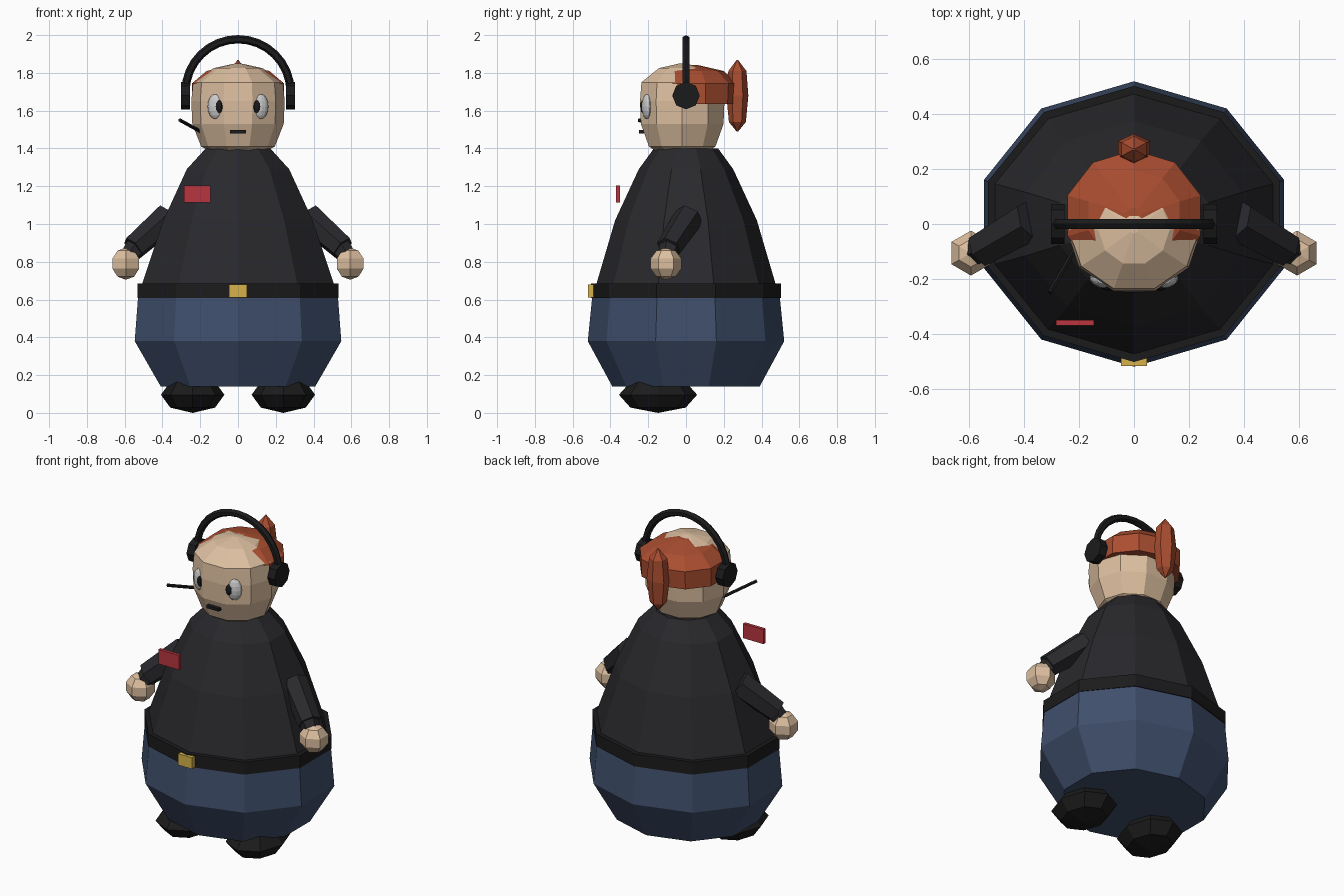
import bpy, bmesh, math
from mathutils import Vector

if "Cube" in bpy.data.objects:
    bpy.data.objects.remove(bpy.data.objects["Cube"])


def material(name, r, g, b):
    m = bpy.data.materials.new(name)
    m.diffuse_color = (r, g, b, 1)
    m.use_nodes = True
    m.node_tree.nodes["Principled BSDF"].inputs["Base Color"].default_value = m.diffuse_color
    return m


SKIN = material("skin", 0.72, 0.52, 0.35)
HAIR = material("hair", 0.40, 0.075, 0.03)
SHIRT = material("shirt", 0.022, 0.022, 0.026)
BLACK = material("black", 0.011, 0.011, 0.012)
DENIM = material("denim", 0.05, 0.078, 0.15)
GOLD = material("gold", 0.68, 0.45, 0.07)
RED = material("red", 0.48, 0.035, 0.05)
WHITE = material("white", 0.72, 0.72, 0.70)


def finish(bm, name, mat):
    bmesh.ops.recalc_face_normals(bm, faces=bm.faces)
    me = bpy.data.meshes.new(name)
    bm.to_mesh(me)
    bm.free()
    me.materials.append(mat)
    ob = bpy.data.objects.new(name, me)
    bpy.context.collection.objects.link(ob)
    return ob


def lathe(name, mat, rings, n, phase=0.0, cx=0.0, cy=0.0, keep=None):
    """Stack of n-sided elliptical rings (z, rx, ry), capped at both ends."""
    bm = bmesh.new()
    rows = []
    for z, rx, ry in rings:
        rows.append([bm.verts.new((cx + rx * math.sin(phase + math.tau * i / n),
                                   cy - ry * math.cos(phase + math.tau * i / n), z))
                     for i in range(n)])
    for a, b in zip(rows, rows[1:]):
        for i in range(n):
            j = (i + 1) % n
            bm.faces.new((a[i], a[j], b[j], b[i]))
    bm.faces.new(rows[0][::-1])
    bm.faces.new(rows[-1])
    if keep:
        drop = [f for f in bm.faces if not keep(f.calc_center_median())]
        bmesh.ops.delete(bm, geom=drop, context='FACES')
    return finish(bm, name, mat)


def ball(name, mat, loc, size, seg, rings, turn=0.0):
    bpy.ops.mesh.primitive_uv_sphere_add(segments=seg, ring_count=rings, radius=1,
                                         location=loc, rotation=(0, 0, turn))
    ob = bpy.context.object
    ob.name, ob.scale = name, size
    ob.data.materials.append(mat)
    return ob


def box(name, mat, lo, hi):
    lo, hi = Vector(lo), Vector(hi)
    bpy.ops.mesh.primitive_cube_add(size=1, location=(lo + hi) / 2)
    ob = bpy.context.object
    ob.name, ob.scale = name, hi - lo
    ob.data.materials.append(mat)


def rod(name, mat, a, b, r1, r2, n):
    a, b = Vector(a), Vector(b)
    bpy.ops.mesh.primitive_cone_add(vertices=n, radius1=r1, radius2=r2,
                                    depth=(b - a).length, location=(a + b) / 2)
    ob = bpy.context.object
    ob.name = name
    ob.rotation_euler = (b - a).to_track_quat('Z', 'Y').to_euler()
    ob.data.materials.append(mat)


# Body: ten-sided trousers, shirt and belt
lathe("trousers", DENIM, [(0.14, 0.43, 0.39), (0.38, 0.575, 0.52), (0.63, 0.555, 0.495)], 10)
lathe("shirt", SHIRT, [(0.62, 0.548, 0.49), (0.68, 0.535, 0.475), (1.02, 0.415, 0.375),
                       (1.29, 0.285, 0.25), (1.40, 0.18, 0.17)], 10)
lathe("belt", BLACK, [(0.608, 0.56, 0.503), (0.685, 0.56, 0.503)], 10)
box("belt_buckle", GOLD, (-0.047, -0.518, 0.61), (0.047, -0.48, 0.68))
box("chest_badge", RED, (-0.285, -0.37, 1.115), (-0.145, -0.35, 1.205))

# Head and receding hair
FLAT = math.pi / 10
lathe("head", SKIN, [(1.37, 0.12, 0.12), (1.41, 0.195, 0.185), (1.53, 0.242, 0.23),
                     (1.65, 0.247, 0.235), (1.75, 0.238, 0.227), (1.825, 0.13, 0.13),
                     (1.85, 0.015, 0.015)], 10, FLAT, cy=-0.02)
lathe("hair", HAIR, [(1.635, 0.255, 0.235), (1.745, 0.255, 0.24), (1.81, 0.175, 0.17),
                     (1.842, 0.03, 0.03)], 10, cy=0.03,
      keep=lambda c: c.y > -0.10 or c.z > 1.75)
lathe("ponytail", HAIR, [(1.49, 0.004, 0.004), (1.54, 0.05, 0.045), (1.68, 0.068, 0.058),
                         (1.81, 0.052, 0.048), (1.868, 0.004, 0.004)], 6, cy=0.272)
box("mouth", BLACK, (-0.042, -0.25, 1.48), (0.042, -0.22, 1.497))

# Headset band: six-sided tube swept over the head
bm = bmesh.new()
rows = []
for k in range(17):
    t = math.pi * k / 16
    rows.append([bm.verts.new((-(0.278 + 0.022 * math.cos(p)) * math.cos(t),
                               0.022 * math.sin(p),
                               1.70 + (0.278 + 0.022 * math.cos(p)) * math.sin(t)))
                 for p in [math.tau * i / 6 for i in range(6)]])
for a, b in zip(rows, rows[1:]):
    for i in range(6):
        j = (i + 1) % 6
        bm.faces.new((a[i], a[j], b[j], b[i]))
bm.faces.new(rows[0])
bm.faces.new(rows[-1])
finish(bm, "headset_band", BLACK)
rod("headset_microphone", BLACK, (-0.19, -0.05, 1.485), (-0.308, -0.25, 1.55), 0.01, 0.01, 6)

# Paired parts
for s, side in ((-1, "right"), (1, "left")):
    rod(side + "_ear_cup", BLACK, (s * 0.253, 0, 1.68), (s * 0.302, 0, 1.68), 0.073, 0.073, 8)
    ball(side + "_eye", WHITE, (s * 0.118, -0.205, 1.622), (0.045, 0.028, 0.067), 12, 8, s * 0.3)
    ball(side + "_pupil", BLACK, (s * 0.1, -0.228, 1.622), (0.023, 0.014, 0.034), 8, 6, s * 0.3)
    rod(side + "_arm", SHIRT, (s * 0.37, 0.015, 1.035), (s * 0.555, -0.092, 0.872), 0.08, 0.068, 6)
    rod(side + "_cuff", SHIRT, (s * 0.53, -0.08, 0.89), (s * 0.58, -0.1, 0.825), 0.062, 0.05, 6)
    ball(side + "_hand", SKIN, (s * 0.594, -0.106, 0.79), (0.086, 0.086, 0.085), 6, 5)
    ball(side + "_shoe", BLACK, (s * 0.24, -0.148, 0.096), (0.168, 0.207, 0.096), 8, 4)
